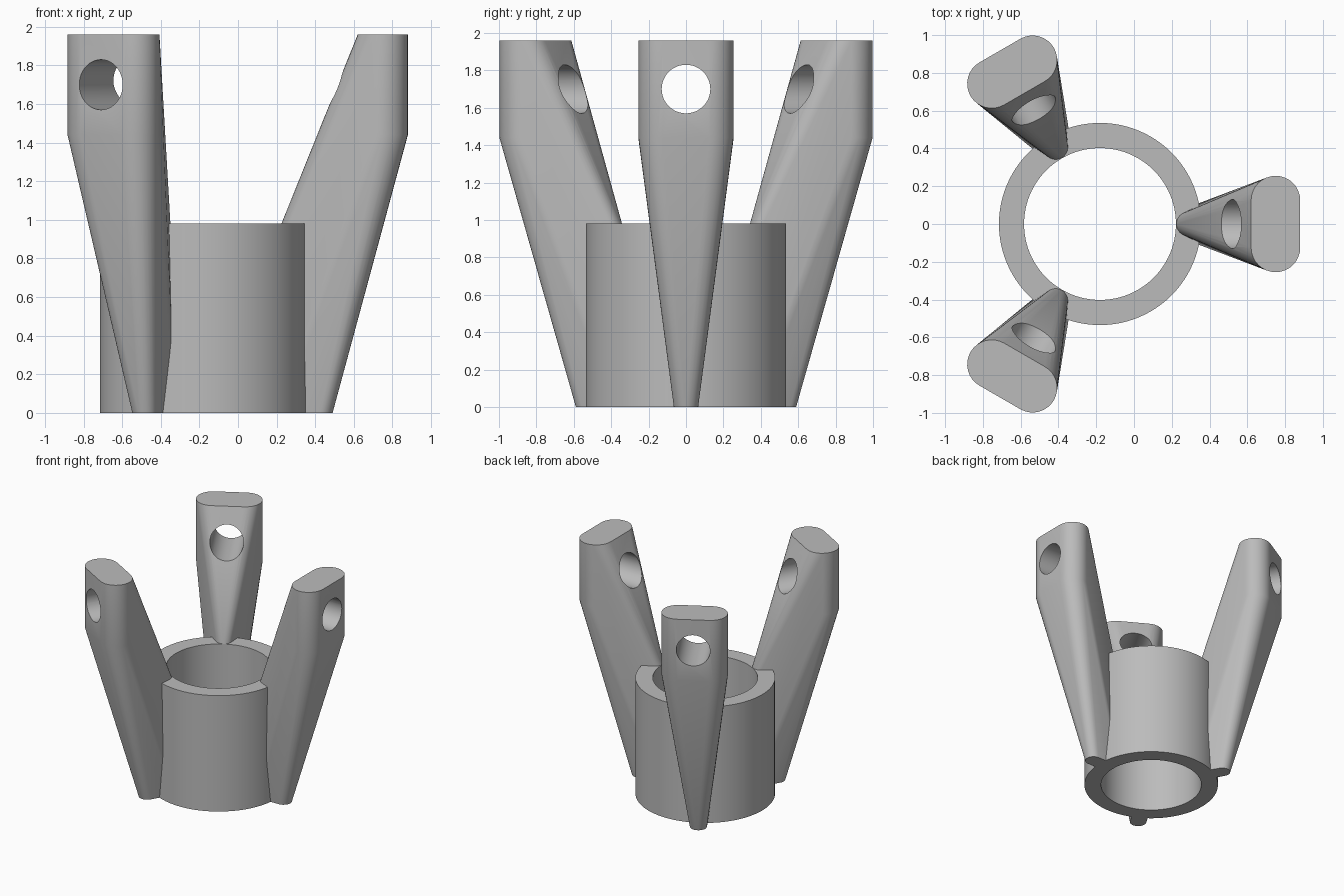
import bpy, bmesh, math
from mathutils import Matrix, Vector

if "Cube" in bpy.data.objects:
    bpy.data.objects.remove(bpy.data.objects["Cube"])

CX = -0.18            # ring axis position
RING_R, BORE_R, RING_H = 0.535, 0.402, 0.98
TOP, SHOULDER = 1.96, 1.44

grey = bpy.data.materials.new("plain grey")
grey.diffuse_color = (0.5, 0.5, 0.5, 1)
grey.use_nodes = True
grey.node_tree.nodes["Principled BSDF"].inputs["Base Color"].default_value = grey.diffuse_color


def finish(name, bm):
    mesh = bpy.data.meshes.new(name)
    bmesh.ops.recalc_face_normals(bm, faces=bm.faces)
    bm.to_mesh(mesh)
    bm.free()
    ob = bpy.data.objects.new(name, mesh)
    bpy.context.collection.objects.link(ob)
    mesh.materials.append(grey)
    return ob


def smooth(ob):
    bpy.ops.object.select_all(action='DESELECT')
    ob.select_set(True)
    bpy.context.view_layer.objects.active = ob
    bpy.ops.object.shade_smooth_by_angle(angle=math.radians(30))


# Ring: square wall profile swept round its axis
def ring(n=96):
    bm = bmesh.new()
    prof = [(BORE_R, 0), (RING_R, 0), (RING_R, RING_H), (BORE_R, RING_H)]
    loops = [[bm.verts.new((CX + r * math.cos(a), r * math.sin(a), z)) for r, z in prof]
             for a in (2 * math.pi * i / n for i in range(n))]
    for i in range(n):
        a, b = loops[i], loops[(i + 1) % n]
        for k in range(4):
            bm.faces.new((a[k], b[k], b[(k + 1) % 4], a[(k + 1) % 4]))
    smooth(finish("ring", bm))


def circle(bm, x, y, r, z, n=32):
    for i in range(n):
        a = 2 * math.pi * i / n
        bm.verts.new((x + r * math.cos(a), y + r * math.sin(a), z))


# Leg: hull of an oblong head, a foot nub and a root inside the ring wall
def leg_bmesh():
    bm = bmesh.new()
    for z in (SHOULDER, TOP):
        for y in (-0.125, 0.125):
            circle(bm, 0.75, y, 0.13, z)
    circle(bm, 0.425, 0, 0.065, 0)
    circle(bm, 0.33, 0, 0.065, 0)
    circle(bm, 0.33, 0, 0.098, 0.27)
    circle(bm, 0.29, 0, 0.065, RING_H)
    res = bmesh.ops.convex_hull(bm, input=bm.verts)
    junk = {v for v in res["geom_interior"] + res["geom_unused"]
            if isinstance(v, bmesh.types.BMVert)}
    bmesh.ops.delete(bm, geom=list(junk), context='VERTS')
    bmesh.ops.dissolve_limit(bm, angle_limit=0.002, verts=bm.verts, edges=bm.edges)
    return bm


# Cross hole through the leg head
def hole_cutter(turn):
    bm = bmesh.new()
    place = Matrix.Translation((0.7, 0, 1.70)) @ Matrix.Rotation(math.pi / 2, 4, 'Y')
    bmesh.ops.create_cone(bm, cap_ends=True, segments=48, radius1=0.13,
                          radius2=0.13, depth=1.2, matrix=place)
    bm.transform(turn)
    return finish("hole_cutter", bm)


ring()
for i, name in enumerate(("right_leg", "back_left_leg", "front_left_leg")):
    c = Matrix.Translation(Vector((CX, 0, 0)))
    turn = c @ Matrix.Rotation(i * math.tau / 3, 4, 'Z') @ c.inverted()
    bm = leg_bmesh()
    bm.transform(turn)
    leg = finish(name, bm)
    cutter = hole_cutter(turn)
    mod = leg.modifiers.new("hole", 'BOOLEAN')
    mod.operation, mod.solver, mod.object = 'DIFFERENCE', 'EXACT', cutter
    bpy.context.view_layer.objects.active = leg
    bpy.ops.object.modifier_apply(modifier=mod.name)
    bpy.data.objects.remove(cutter)
    smooth(leg)
